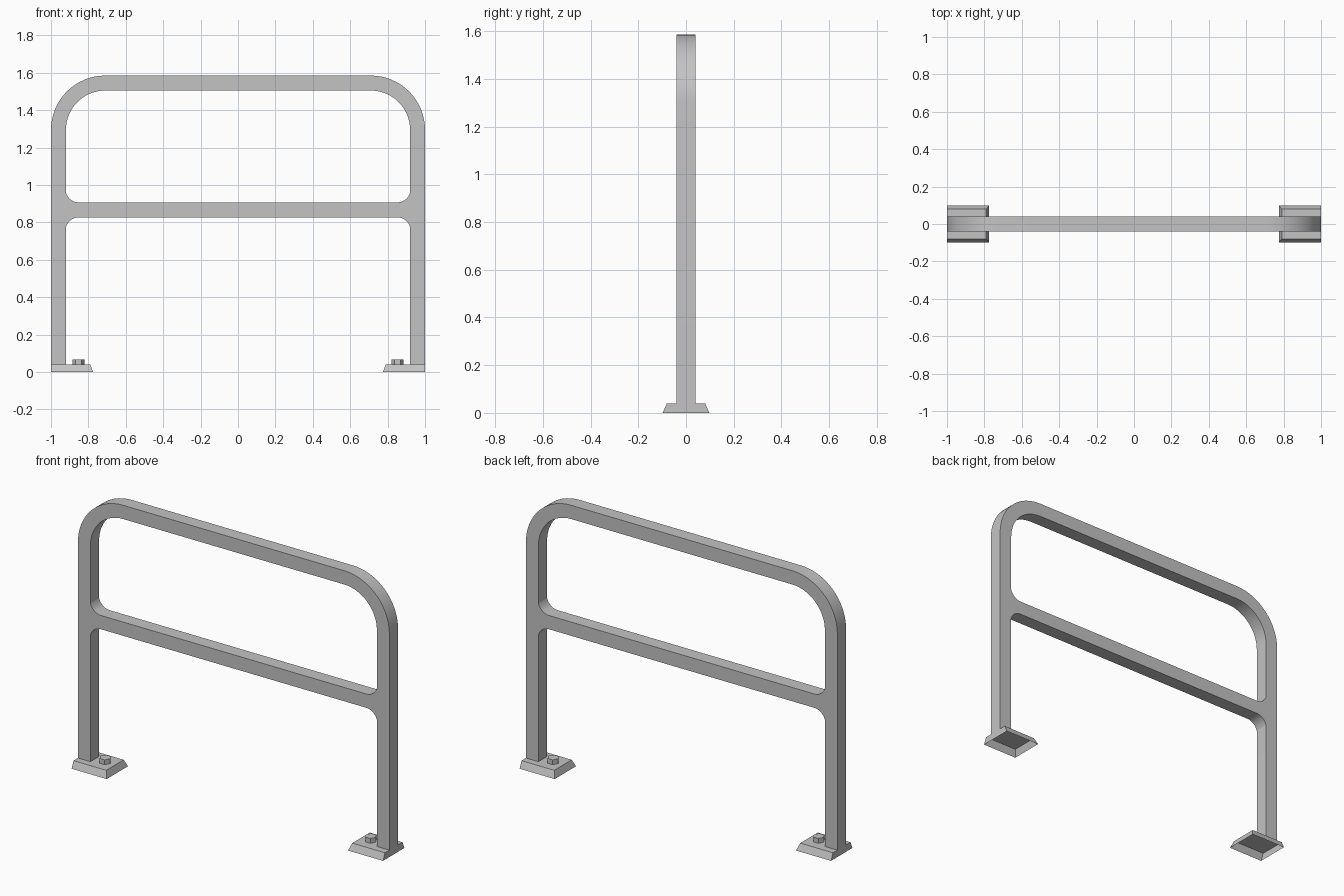
import bpy, bmesh, math

cube = bpy.data.objects.get("Cube")
if cube:
    bpy.data.objects.remove(cube, do_unlink=True)

# Single painted-steel colour
steel = bpy.data.materials.new("grey steel")
steel.use_nodes = True
GREY = (0.55, 0.55, 0.55, 1)
steel.diffuse_color = GREY
steel.node_tree.nodes["Principled BSDF"].inputs["Base Color"].default_value = GREY

HALF = 0.04        # half the tube width
FOOT_TOP = 0.04
POST_X = 1 - HALF


def finish(name, bm, smooth=False):
    bmesh.ops.recalc_face_normals(bm, faces=bm.faces)
    mesh = bpy.data.meshes.new(name)
    bm.to_mesh(mesh)
    bm.free()
    mesh.materials.append(steel)
    obj = bpy.data.objects.new(name, mesh)
    bpy.context.collection.objects.link(obj)
    if smooth:
        bpy.ops.object.select_all(action='DESELECT')
        obj.select_set(True)
        bpy.context.view_layer.objects.active = obj
        bpy.ops.object.shade_smooth_by_angle(angle=math.radians(30))
    return obj


def arc(cx, cz, radius, start, end, steps):
    angles = [math.radians(start + (end - start) * i / steps) for i in range(steps + 1)]
    return [(cx + radius * math.cos(a), cz + radius * math.sin(a)) for a in angles]


def extrude_profile(name, points):
    """Front-view outline extruded through the tube depth."""
    bm = bmesh.new()
    face = bm.faces.new([bm.verts.new((x, -HALF, z)) for x, z in points])
    moved = bmesh.ops.extrude_face_region(bm, geom=[face])["geom"]
    bmesh.ops.translate(bm, vec=(0, 2 * HALF, 0),
                        verts=[v for v in moved if isinstance(v, bmesh.types.BMVert)])
    return finish(name, bm, smooth=True)


# Bent square tube: both posts and the top bar in one sweep
BEND_X, BEND_Z, BEND_R = 0.71, 1.295, 0.25


def hoop_edge(offset):
    r = BEND_R + offset
    foot_x = POST_X + offset
    return ([(foot_x, FOOT_TOP)] + arc(BEND_X, BEND_Z, r, 0, 90, 16)
            + arc(-BEND_X, BEND_Z, r, 90, 180, 16) + [(-foot_x, FOOT_TOP)])


bm = bmesh.new()
rows = [[bm.verts.new((x, y, z)) for x, z in hoop_edge(off)]
        for off, y in ((HALF, -HALF), (HALF, HALF), (-HALF, HALF), (-HALF, -HALF))]
for i, row in enumerate(rows):
    other = rows[(i + 1) % len(rows)]
    for j in range(len(row) - 1):
        bm.faces.new((row[j], row[j + 1], other[j + 1], other[j]))
for end in (0, -1):
    bm.faces.new([row[end] for row in rows])
finish("bent_tube_frame", bm, smooth=True)

# Middle rail, flaring where it meets each post
RAIL_Z, FLARE_X, FLARE_R = 0.867, 0.852, 0.07
upper_flare = arc(FLARE_X, HALF + FLARE_R, FLARE_R, 270, 346, 8)
quarter = [(x, z) for x, z in upper_flare]
outline = ([(x, RAIL_Z + z) for x, z in quarter]
           + [(x, RAIL_Z - z) for x, z in reversed(quarter)]
           + [(-x, RAIL_Z - z) for x, z in quarter]
           + [(-x, RAIL_Z + z) for x, z in reversed(quarter)])
extrude_profile("middle_rail", outline)


# Feet: hollow tapered plates open underneath, flush with the outer post face
def add_foot(side, label):
    bm = bmesh.new()
    rings = []
    for inner, depth, z in ((0.775, 0.098, 0), (0.79, 0.08, FOOT_TOP)):
        corners = ((inner, -depth), (1, -depth), (1, depth), (inner, depth))
        rings.append([bm.verts.new((side * x, y, z)) for x, y in corners])
    low, high = rings
    for i in range(4):
        j = (i + 1) % 4
        bm.faces.new((low[i], low[j], high[j], high[i]))
    top = bm.faces.new(high)
    obj = finish(label + "_foot_plate", bm)
    # Make the open shell face outwards
    if obj.data.polygons[-1].normal.z < 0:
        obj.data.flip_normals()


# Hexagonal anchor bolts
def add_bolt(side, label):
    bm = bmesh.new()
    bmesh.ops.create_circle(bm, cap_ends=True, segments=6, radius=0.032)
    corner = bm.verts[:][0].co
    turn = -math.atan2(corner.y, corner.x)
    for v in bm.verts:
        a = math.atan2(v.co.y, v.co.x) + turn
        v.co = (side * 0.853 + 0.032 * math.cos(a), 0.032 * math.sin(a), FOOT_TOP)
    moved = bmesh.ops.extrude_face_region(bm, geom=bm.faces[:])["geom"]
    bmesh.ops.translate(bm, vec=(0, 0, 0.028),
                        verts=[v for v in moved if isinstance(v, bmesh.types.BMVert)])
    finish(label + "_bolt", bm)


for side, label in ((1, "left"), (-1, "right")):
    add_foot(side, label)
    add_bolt(side, label)
